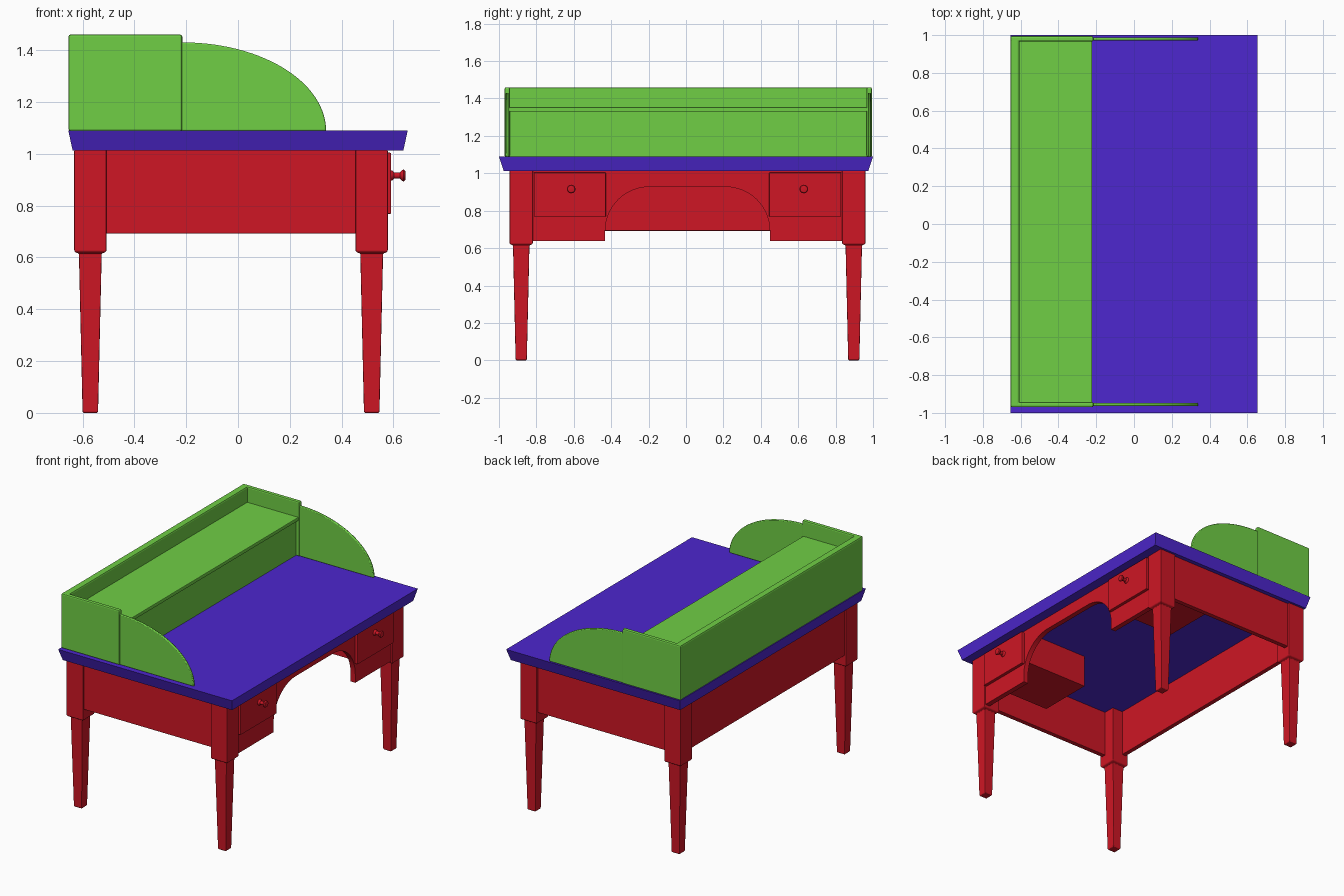
import bpy, bmesh, math

if "Cube" in bpy.data.objects:
    bpy.data.objects.remove(bpy.data.objects["Cube"])

YC = 0.008  # small sideways offset of the base


def material(name, rgb):
    m = bpy.data.materials.new(name)
    m.diffuse_color = (*rgb, 1)
    m.use_nodes = True
    m.node_tree.nodes["Principled BSDF"].inputs["Base Color"].default_value = m.diffuse_color
    return m


RED = material("red", (0.62, 0.008, 0.018))
PURPLE = material("purple", (0.075, 0.02, 0.62))
GREEN = material("green", (0.16, 0.62, 0.06))


def finish(name, bm, mat, bevel=0.0, smooth=False):
    bmesh.ops.recalc_face_normals(bm, faces=bm.faces)
    me = bpy.data.meshes.new(name)
    bm.to_mesh(me)
    bm.free()
    ob = bpy.data.objects.new(name, me)
    bpy.context.collection.objects.link(ob)
    me.materials.append(mat)
    if bevel:
        b = ob.modifiers.new("bevel", 'BEVEL')
        b.width, b.segments, b.limit_method = bevel, 2, 'ANGLE'
    if smooth:
        bpy.ops.object.select_all(action='DESELECT')
        ob.select_set(True)
        bpy.context.view_layer.objects.active = ob
        bpy.ops.object.shade_smooth_by_angle(angle=math.radians(35))
    return ob


def box(name, x, y, z, mat, bevel=0.004):
    bm = bmesh.new()
    bmesh.ops.create_cube(bm, size=1)
    for v in bm.verts:
        for i, (a, b) in enumerate((x, y, z)):
            v.co[i] = b if v.co[i] > 0 else a
    return finish(name, bm, mat, bevel)


def loft(name, cx, cy, rings, mat, bevel=0.0):
    """Stack of rectangles: (half x, half y, z)."""
    bm = bmesh.new()
    loops = [[bm.verts.new((cx + sx * hx, cy + sy * hy, z))
              for sx, sy in ((-1, -1), (1, -1), (1, 1), (-1, 1))]
             for hx, hy, z in rings]
    for a, b in zip(loops, loops[1:]):
        for i in range(4):
            j = (i + 1) % 4
            bm.faces.new((a[i], a[j], b[j], b[i]))
    bm.faces.new(loops[0])
    bm.faces.new(loops[-1])
    return finish(name, bm, mat, bevel)


def extrude(name, points, offset, mat, bevel=0.0):
    """Flat outline pushed along an offset."""
    bm = bmesh.new()
    f = bm.faces.new([bm.verts.new(p) for p in points])
    r = bmesh.ops.extrude_face_region(bm, geom=[f])
    for g in r["geom"]:
        if isinstance(g, bmesh.types.BMVert):
            for i in range(3):
                g.co[i] += offset[i]
    return finish(name, bm, mat, bevel, smooth=True)


def knob(name, y, z):
    bm = bmesh.new()
    profile = [(0.58, 0.022), (0.596, 0.019), (0.603, 0.012), (0.625, 0.012),
               (0.632, 0.02), (0.639, 0.023), (0.645, 0.019), (0.647, 0.01)]
    n = 24
    loops = [[bm.verts.new((x, y + r * math.cos(2 * math.pi * k / n),
                            z + r * math.sin(2 * math.pi * k / n)))
              for k in range(n)] for x, r in profile]
    for a, b in zip(loops, loops[1:]):
        for i in range(n):
            j = (i + 1) % n
            bm.faces.new((a[i], a[j], b[j], b[i]))
    bm.faces.new(loops[0])
    bm.faces.new(loops[-1])
    finish(name, bm, RED, smooth=True)


# Desk top with sloped edges
loft("desk_top", 0, 0, [(0.638, 0.974, 1.012), (0.655, 1.0, 1.09)], PURPLE)

# Legs: square block over a tapered foot
for side, sy in (("left", -1), ("right", 1)):
    for end, cx in (("rear", -0.57), ("front", 0.516)):
        rings = [(h, h, z) for h, z in ((0.027, 0), (0.03, 0.006), (0.044, 0.615),
                                        (0.058, 0.62), (0.062, 0.625), (0.062, 1.014))]
        loft(f"{end}_{side}_leg", cx, YC + sy * 0.889, rings, RED, 0.003)

    # Side panel between the legs
    ya, yb = sorted((YC + sy * 0.905, YC + sy * 0.938))
    box(f"{side}_side_panel", (-0.53, 0.475), (ya, yb), (0.692, 1.014), RED)

    # Drawer carcass, raised drawer front and knob
    ya, yb = sorted((YC + sy * 0.436, YC + sy * 0.822))
    box(f"{side}_drawer_box", (0.06, 0.56), (ya, yb), (0.79, 1.013), RED, 0)
    box(f"{side}_drawer_front", (0.55, 0.591), (ya, yb), (0.768, 1.004), RED, 0.004)
    knob(f"{side}_drawer_knob", YC + sy * 0.622, 0.916)

# Rear panel
box("rear_panel", (-0.62, -0.588), (YC - 0.84, YC + 0.84), (0.692, 1.014), RED)

# Front apron with the arched knee opening
X = 0.535
arc = [(0.205 + 0.235 * math.cos(t), 0.692 + 0.235 * math.sin(t))
       for t in (math.pi / 2 * k / 14 for k in range(15))]
half = [(0.835, 1.013), (0.835, 0.637), (0.44, 0.637)] + arc
outline = [(X, YC + y, z) for y, z in half] + [(X, YC - y, z) for y, z in reversed(half)]
extrude("front_apron", outline, (0.035, 0, 0), RED)

# Hutch: back, two ends, shelf and the panel below it
Y0, Y1, T = -0.97, 0.994, 0.028
base, top = 1.088, 1.46
box("hutch_back", (-0.654, -0.606), (Y0, Y1), (base, top), GREEN, 0.01)
for side, ya in (("left", Y0), ("right", Y1 - T)):
    box(f"hutch_{side}_end", (-0.654, -0.215), (ya, ya + T), (base, top), GREEN, 0.008)
box("hutch_shelf", (-0.62, -0.222), (Y0 + 0.015, Y1 - 0.015), (1.33, 1.354), GREEN, 0.004)
box("hutch_front_panel", (-0.262, -0.24), (Y0 + 0.015, Y1 - 0.015), (base, 1.335), GREEN, 0)

# Quarter-ellipse fins reaching forward from the hutch ends
for side, yc in (("left", Y0 + T / 2), ("right", Y1 - T / 2)):
    W = 0.016
    pts = [(-0.24, base), (-0.24, 1.43)]
    pts += [(-0.215 + 0.555 * math.sin(t), base + 0.342 * math.cos(t))
            for t in (math.pi / 2 * k / 28 for k in range(29))]
    extrude(f"hutch_{side}_fin", [(x, yc - W / 2, z) for x, z in pts], (0, W, 0), GREEN, 0.005)
